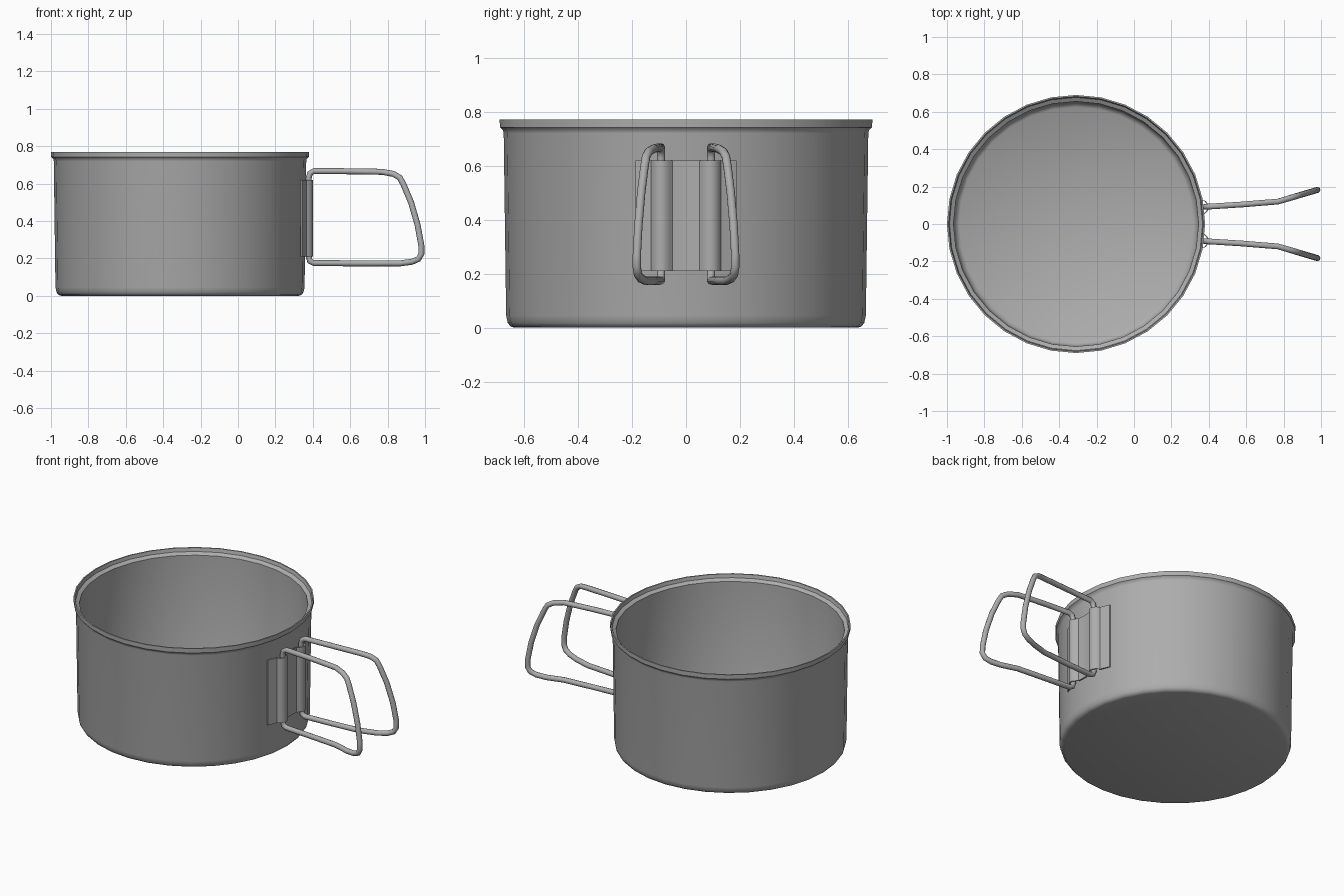
import bpy, bmesh, math
from mathutils import Vector

cube = bpy.data.objects.get("Cube")
if cube:
    bpy.data.objects.remove(cube, do_unlink=True)

POT_X = -0.31
SIDES = 32

metal = bpy.data.materials.new("grey metal")
metal.use_nodes = True
grey = (0.42, 0.42, 0.42, 1)
metal.diffuse_color = grey
metal.node_tree.nodes["Principled BSDF"].inputs["Base Color"].default_value = grey


def finish(name, bm, angle):
    bmesh.ops.recalc_face_normals(bm, faces=bm.faces)
    mesh = bpy.data.meshes.new(name)
    bm.to_mesh(mesh)
    bm.free()
    obj = bpy.data.objects.new(name, mesh)
    bpy.context.collection.objects.link(obj)
    mesh.materials.append(metal)
    bpy.ops.object.select_all(action='DESELECT')
    obj.select_set(True)
    bpy.context.view_layer.objects.active = obj
    bpy.ops.object.shade_smooth_by_angle(angle=math.radians(angle))
    return obj


def loft(bm, rings, closed):
    """Join rings of vertices with quads, capping the ends when open."""
    pairs = list(zip(rings, rings[1:]))
    if closed:
        pairs.append((rings[-1], rings[0]))
    for a, b in pairs:
        n = len(a)
        for i in range(n):
            j = (i + 1) % n
            bm.faces.new((a[i], a[j], b[j], b[i]))
    if not closed:
        bm.faces.new(rings[0])
        bm.faces.new(rings[-1])


# Pot: outside from the base up, over the flared lip, down the inside
profile = [(0.635, 0.0), (0.65, 0.005), (0.66, 0.018), (0.666, 0.045),
           (0.675, 0.72), (0.678, 0.732), (0.689, 0.742), (0.69, 0.77),
           (0.682, 0.77), (0.677, 0.748), (0.655, 0.735),
           (0.653, 0.05), (0.645, 0.025), (0.625, 0.012)]
bm = bmesh.new()
rings = []
for r, z in profile:
    rings.append([bm.verts.new((POT_X + r * math.cos(a), r * math.sin(a), z))
                  for a in (2 * math.pi * i / SIDES for i in range(SIDES))])
loft(bm, rings, False)
finish("pot", bm, 40)

# Hinge bracket: bent sheet with a channel around each wire
half = [(0.342, 0.187), (0.365, 0.13), (0.385, 0.122), (0.398, 0.105),
        (0.401, 0.09), (0.398, 0.075), (0.385, 0.06), (0.375, 0.05),
        (0.372, 0.02)]
front = half + [(x, -y) for x, y in reversed(half)]
outline = front + [(x - 0.008, y) for x, y in reversed(front)]
bm = bmesh.new()
rings = [[bm.verts.new((x, y, z)) for x, y in outline] for z in (0.21, 0.62)]
loft(bm, rings, False)
finish("handle_bracket", bm, 35)


# Wire handles: a closed loop in x and z that splays outwards with x
def splay(x):
    stops = [(0.3, 0.09), (0.4, 0.093), (0.55, 0.102), (0.77, 0.12), (0.99, 0.185)]
    for (x0, y0), (x1, y1) in zip(stops, stops[1:]):
        if x <= x1:
            return y0 + (y1 - y0) * (x - x0) / (x1 - x0)
    return stops[-1][1]


path = [(0.378, 0.40), (0.378, 0.63), (0.385, 0.655), (0.405, 0.667), (0.58, 0.666),
        (0.77, 0.663), (0.83, 0.652), (0.865, 0.632), (0.885, 0.595),
        (0.925, 0.50), (0.96, 0.38), (0.98, 0.27), (0.981, 0.225),
        (0.965, 0.197), (0.93, 0.182), (0.87, 0.174), (0.77, 0.174), (0.58, 0.174),
        (0.405, 0.175), (0.385, 0.185), (0.378, 0.21)]
for side, name in ((1, "left_wire_handle"), (-1, "right_wire_handle")):
    points = [Vector((x, side * splay(x), z)) for x, z in path]
    bm = bmesh.new()
    rings = []
    for i, p in enumerate(points):
        along = (points[(i + 1) % len(points)] - points[i - 1]).normalized()
        u = along.cross(Vector((0, 1, 0))).normalized()
        v = along.cross(u)
        rings.append([bm.verts.new(p + 0.016 * (u * math.cos(a) + v * math.sin(a)))
                      for a in (2 * math.pi * k / 10 for k in range(10))])
    loft(bm, rings, True)
    finish(name, bm, 60)
